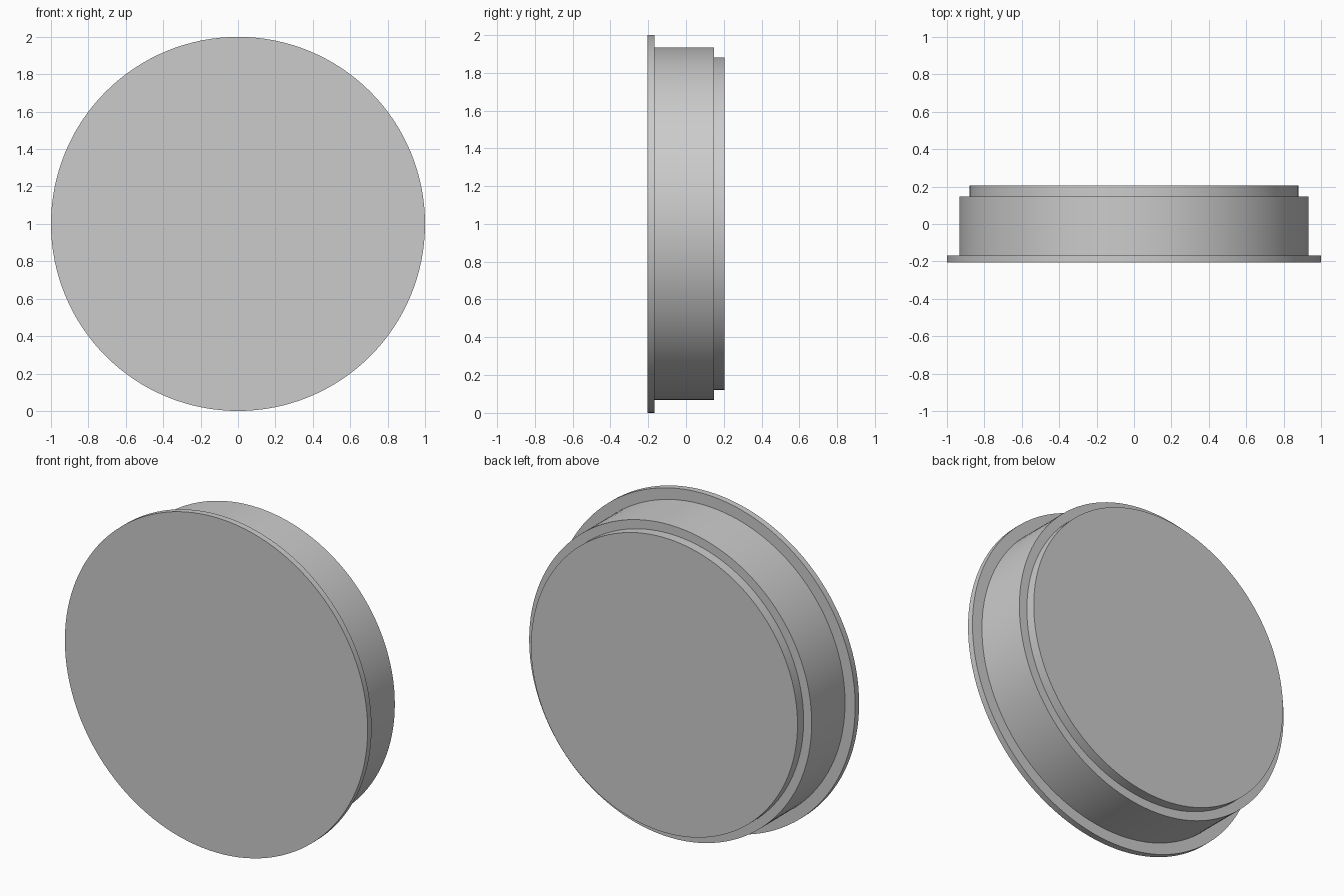
import bpy, bmesh, math

if "Cube" in bpy.data.objects:
    bpy.data.objects.remove(bpy.data.objects["Cube"])

SEGMENTS = 128

# stepped profile of the round cap: (radius, y), front to back
profile = [(1.0, -0.205), (1.0, -0.168),      # thin front flange
           (0.933, -0.168), (0.933, 0.147),   # main barrel
           (0.88, 0.147), (0.88, 0.205)]      # rear step

# turn the profile around the front-back axis
bm = bmesh.new()
rings = []
for r, y in profile:
    rings.append([bm.verts.new((r * math.cos(a), y, 1 + r * math.sin(a)))
                  for a in (2 * math.pi * i / SEGMENTS for i in range(SEGMENTS))])
for a, b in zip(rings, rings[1:]):
    for i in range(SEGMENTS):
        j = (i + 1) % SEGMENTS
        bm.faces.new((a[i], a[j], b[j], b[i]))

# flat front and back discs
bm.faces.new(rings[0])
bm.faces.new(rings[-1])
bmesh.ops.recalc_face_normals(bm, faces=bm.faces)

mesh = bpy.data.meshes.new("stepped_round_cap")
bm.to_mesh(mesh)
bm.free()
cap = bpy.data.objects.new("stepped_round_cap", mesh)
bpy.context.collection.objects.link(cap)

# smooth barrel, crisp steps
bpy.context.view_layer.objects.active = cap
cap.select_set(True)
bpy.ops.object.shade_smooth_by_angle(angle=math.radians(30))
